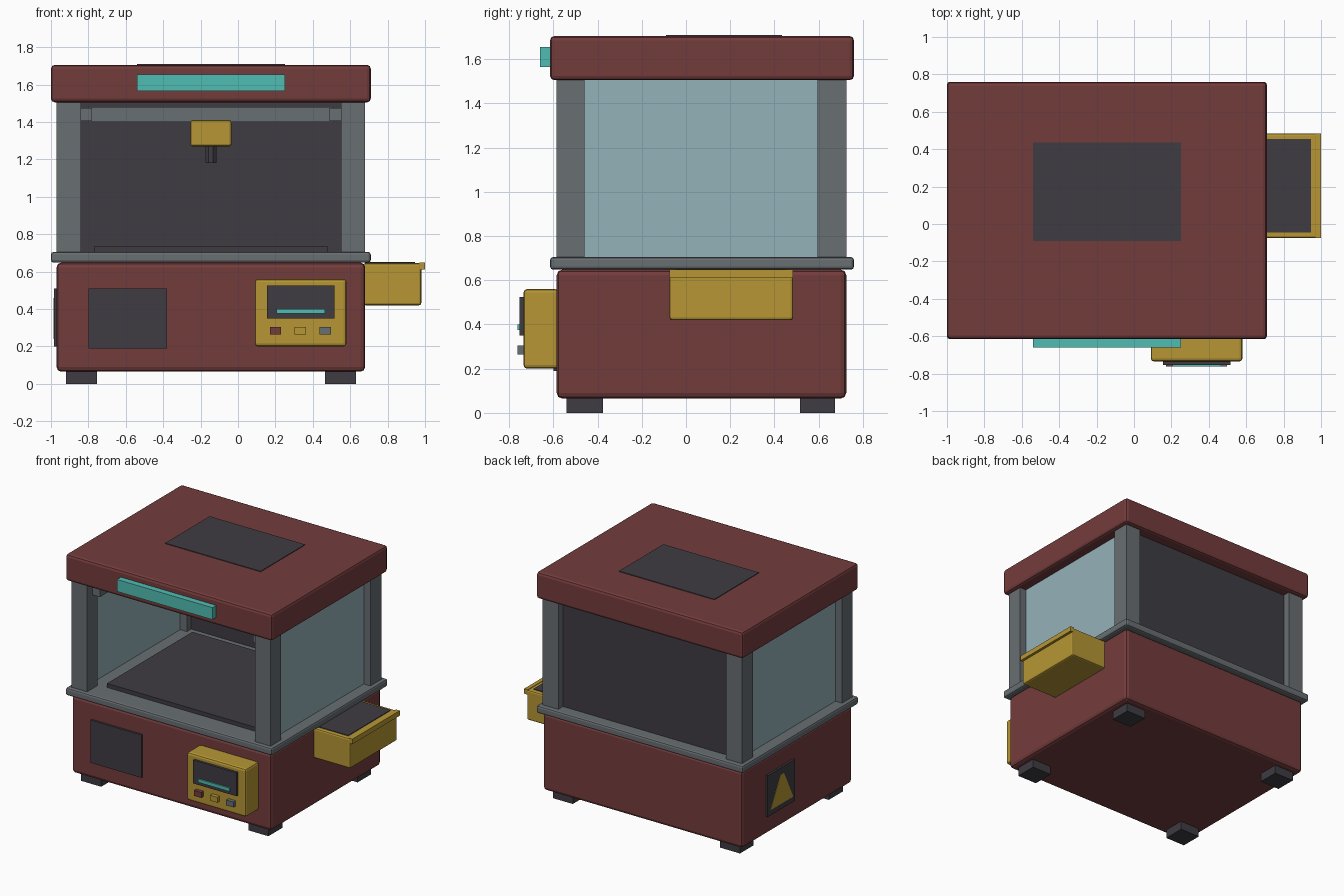
import bpy
import bmesh
from math import pi
from mathutils import Matrix

cube = bpy.data.objects.get("Cube")
if cube:
    bpy.data.objects.remove(cube, do_unlink=True)


def material(name, *rgb):
    linear = [(c / 255 / 12.92) if c < 11 else ((c / 255 + 0.055) / 1.055) ** 2.4 for c in rgb]
    mat = bpy.data.materials.new(name)
    mat.use_nodes = True
    mat.diffuse_color = (*linear, 1)
    mat.node_tree.nodes["Principled BSDF"].inputs["Base Color"].default_value = (*linear, 1)
    return mat


RED = material("dark red paint", 116, 60, 60)
GREY = material("steel grey", 104, 110, 114)
DARK = material("charcoal", 62, 60, 66)
YELLOW = material("mustard yellow", 182, 150, 52)
TEAL = material("teal glow", 80, 190, 180)
GLASS = material("pale blue glass", 148, 178, 185)


def finish(name, bm, mat):
    mesh = bpy.data.meshes.new(name)
    bm.to_mesh(mesh)
    bm.free()
    mesh.materials.append(mat)
    obj = bpy.data.objects.new(name, mesh)
    bpy.context.collection.objects.link(obj)
    return obj


def box(name, mat, x, y, z, bevel=0):
    """Box spanning the (low, high) pairs x, y, z with optional chamfered edges."""
    bm = bmesh.new()
    bmesh.ops.create_cube(bm, size=1)
    for v in bm.verts:
        v.co = [lo + (hi - lo) * (c + 0.5) for c, (lo, hi) in zip(v.co, (x, y, z))]
    obj = finish(name, bm, mat)
    if bevel:
        mod = obj.modifiers.new("chamfer", "BEVEL")
        mod.width = bevel
        mod.segments = 2
    return obj


# Shared extents of the cabinet
WIDE, DEEP = (-1.0, 0.71), (-0.615, 0.76)
SIDES = {"right": (-0.97, -0.84), "left": (0.55, 0.68)}
ENDS = {"front": (-0.585, -0.46), "back": (0.595, 0.725)}
WINDOW = (0.70, 1.51)

# Cabinet body, deck and roof
box("base_cabinet", RED, (-0.97, 0.68), (-0.585, 0.725), (0.065, 0.648), 0.025)
box("deck", GREY, WIDE, DEEP, (0.648, 0.705), 0.014)
box("roof", RED, WIDE, DEEP, (1.505, 1.705), 0.02)
box("roof_panel", DARK, (-0.54, 0.25), (-0.09, 0.435), (1.70, 1.71))
box("marquee_strip", TEAL, (-0.54, 0.25), (-0.66, -0.61), (1.565, 1.655))

# Corner posts and feet
for end, y in ENDS.items():
    foot_y = (-0.54, -0.375) if end == "front" else (0.515, 0.675)
    for side, x in SIDES.items():
        box(f"{end}_{side}_post", GREY, x, y, WINDOW)
        foot_x = (-0.92, -0.755) if side == "right" else (0.465, 0.63)
        box(f"{end}_{side}_foot", DARK, foot_x, foot_y, (0, 0.07))

# Side panes, back wall and play floor
for side, (lo, hi) in SIDES.items():
    mid = (lo + hi) / 2
    box(f"{side}_pane", GLASS, (mid - 0.01, mid + 0.01), (-0.47, 0.60), WINDOW)
box("back_wall", DARK, (-0.85, 0.56), (0.645, 0.67), WINDOW)
box("play_floor", DARK, (-0.77, 0.48), (-0.45, 0.56), (0.70, 0.735))

# Overhead gantry with carriage and grabber
box("right_rail", GREY, (-0.84, -0.78), (-0.52, 0.645), (1.405, 1.475))
box("left_rail", GREY, (0.49, 0.55), (-0.52, 0.645), (1.405, 1.475))
box("cross_rail", GREY, (-0.80, 0.51), (0.03, 0.11), (1.40, 1.48))
box("carriage", YELLOW, (-0.255, -0.035), (-0.04, 0.18), (1.27, 1.41), 0.012)
bm = bmesh.new()
bmesh.ops.create_cone(bm, cap_ends=True, segments=8, radius1=0.032, radius2=0.032, depth=0.1,
                      matrix=Matrix.Translation((-0.145, 0.07, 1.23)) @ Matrix.Rotation(pi / 8, 4, "Z"))
finish("grabber_shaft", bm, DARK)

# Control console
box("console", YELLOW, (0.09, 0.58), (-0.735, -0.575), (0.2, 0.56), 0.016)
box("console_screen", DARK, (0.155, 0.515), (-0.753, -0.73), (0.35, 0.525))
box("screen_bar", TEAL, (0.205, 0.465), (-0.763, -0.75), (0.375, 0.40))
for name, mat, x in (("red", RED, 0.2), ("yellow", YELLOW, 0.333), ("grey", GREY, 0.466)):
    box(f"{name}_button", mat, (x - 0.03, x + 0.03), (-0.763, -0.73), (0.265, 0.305))

# Front service door
box("service_door", DARK, (-0.80, -0.38), (-0.6, -0.58), (0.19, 0.51))

# Side plate with tapered warning sign
box("side_plate", DARK, (-0.985, -0.965), (0.12, 0.44), (0.2, 0.51))
bm = bmesh.new()
sign = [bm.verts.new((-0.987, y, z)) for y, z in ((0.41, 0.24), (0.29, 0.46), (0.25, 0.46), (0.14, 0.24))]
face = bm.faces.new(sign)
solid = bmesh.ops.extrude_face_region(bm, geom=[face])
for item in solid["geom"]:
    if isinstance(item, bmesh.types.BMVert):
        item.co.x += 0.005
bmesh.ops.recalc_face_normals(bm, faces=bm.faces)
finish("warning_sign", bm, YELLOW)

# Prize drawer
box("drawer", YELLOW, (0.67, 0.98), (-0.075, 0.485), (0.42, 0.645), 0.012)
box("drawer_lining", DARK, (0.68, 0.945), (-0.045, 0.455), (0.64, 0.65))
box("drawer_lip", YELLOW, (0.97, 1.0), (-0.075, 0.485), (0.61, 0.648))
